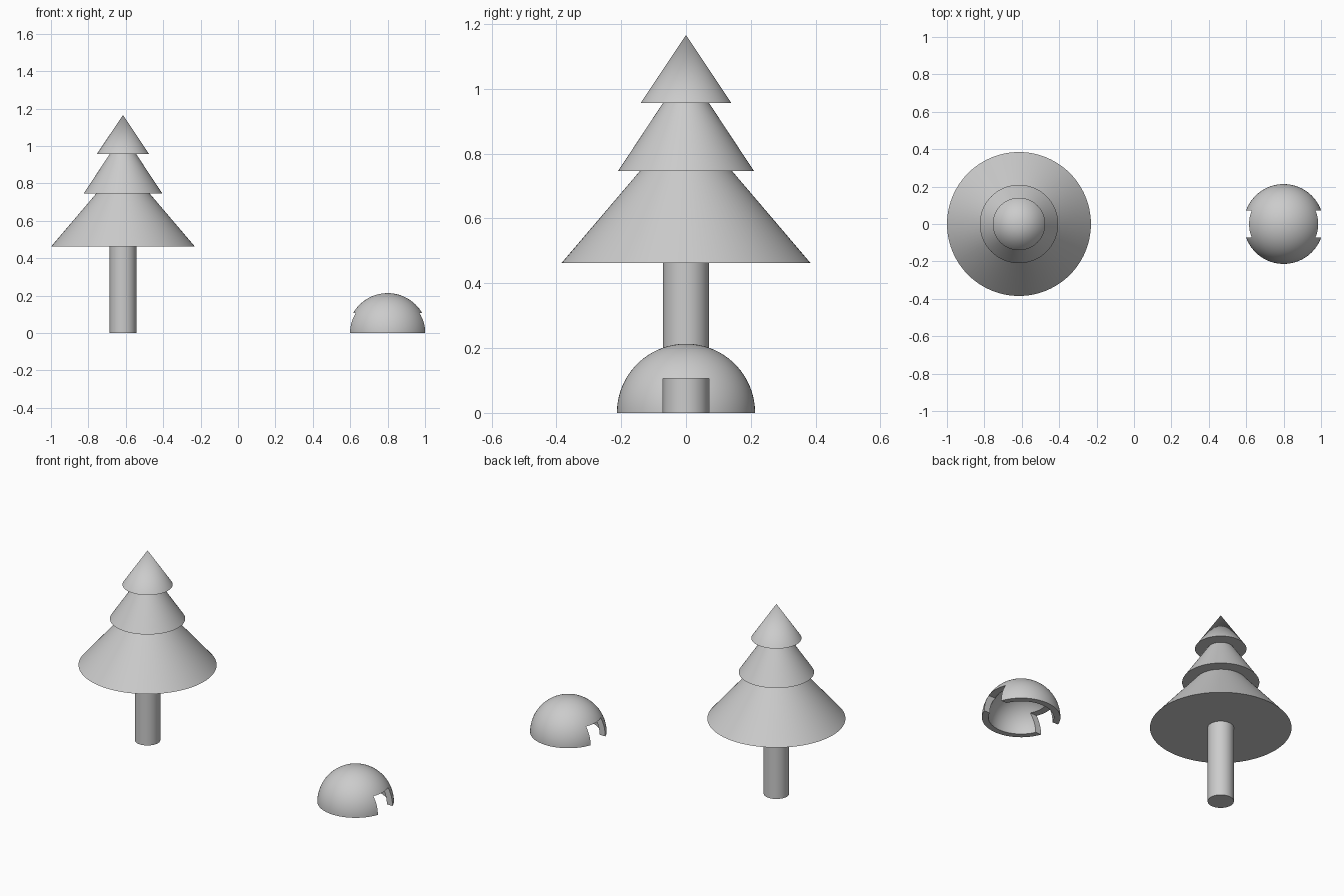
import bpy, bmesh, math
from mathutils import Matrix

if "Cube" in bpy.data.objects:
    bpy.data.objects.remove(bpy.data.objects["Cube"])

U = 0.0711                      # base module: trunk radius
TREE_X, DOME_X = -0.615, 0.80
SEG = 96


def smooth(obj):
    bpy.ops.object.select_all(action='DESELECT')
    bpy.context.view_layer.objects.active = obj
    obj.select_set(True)
    bpy.ops.object.shade_smooth_by_angle(angle=math.radians(30))


def tier(name, r1, r2, z1, z2):
    bpy.ops.mesh.primitive_cone_add(vertices=SEG, radius1=r1, radius2=r2, depth=z2 - z1,
                                    location=(TREE_X, 0, (z1 + z2) / 2))
    obj = bpy.context.object
    obj.name = name
    smooth(obj)


# Tree: trunk and three stacked tiers
tier("trunk", U, U, 0, 6.5 * U)
tier("lower_foliage", 5.41 * U, 2 * U, 6.5 * U, 10.5 * U)
tier("middle_foliage", 2.95 * U, U, 10.5 * U, 13.45 * U)
tier("top_foliage", 1.97 * U, 0, 13.45 * U, 16.4 * U)

# Dome shelter: hollow half sphere revolved from a shell section
N = 24
R_OUT, R_IN = 3 * U, 2.5 * U
bm = bmesh.new()


def arc(r):
    return [bm.verts.new((r * math.cos(a), 0, r * math.sin(a)))
            for a in (math.pi / 2 * i / N for i in range(N + 1))]


outer, inner = arc(R_OUT), arc(R_IN)
chain = outer[::-1] + inner
edges = [bm.edges.new(pair) for pair in zip(chain, chain[1:])]
bmesh.ops.spin(bm, geom=chain + edges, cent=(0, 0, 0), axis=(0, 0, 1),
               angle=2 * math.pi, steps=SEG, use_duplicate=False)
bmesh.ops.remove_doubles(bm, verts=bm.verts, dist=1e-5)
bmesh.ops.recalc_face_normals(bm, faces=bm.faces)
mesh = bpy.data.meshes.new("dome_shelter")
bm.to_mesh(mesh)
bm.free()
dome = bpy.data.objects.new("dome_shelter", mesh)
dome.location = (DOME_X, 0, 0)
bpy.context.collection.objects.link(dome)

# Doorways: one box cut straight through both ends
bpy.ops.mesh.primitive_cube_add(size=1, location=(DOME_X, 0, 0.25 * U))
cutter = bpy.context.object
cutter.name = "doorway_cutter"
cutter.scale = (1, 2 * U, 2.5 * U)
cutter.hide_render = True
mod = dome.modifiers.new("doorways", 'BOOLEAN')
mod.operation = 'DIFFERENCE'
mod.solver = 'EXACT'
mod.object = cutter
bpy.context.view_layer.update()
bpy.ops.object.select_all(action='DESELECT')
bpy.context.view_layer.objects.active = dome
dome.select_set(True)
bpy.ops.object.modifier_apply(modifier=mod.name)
bpy.data.objects.remove(cutter)
smooth(dome)
